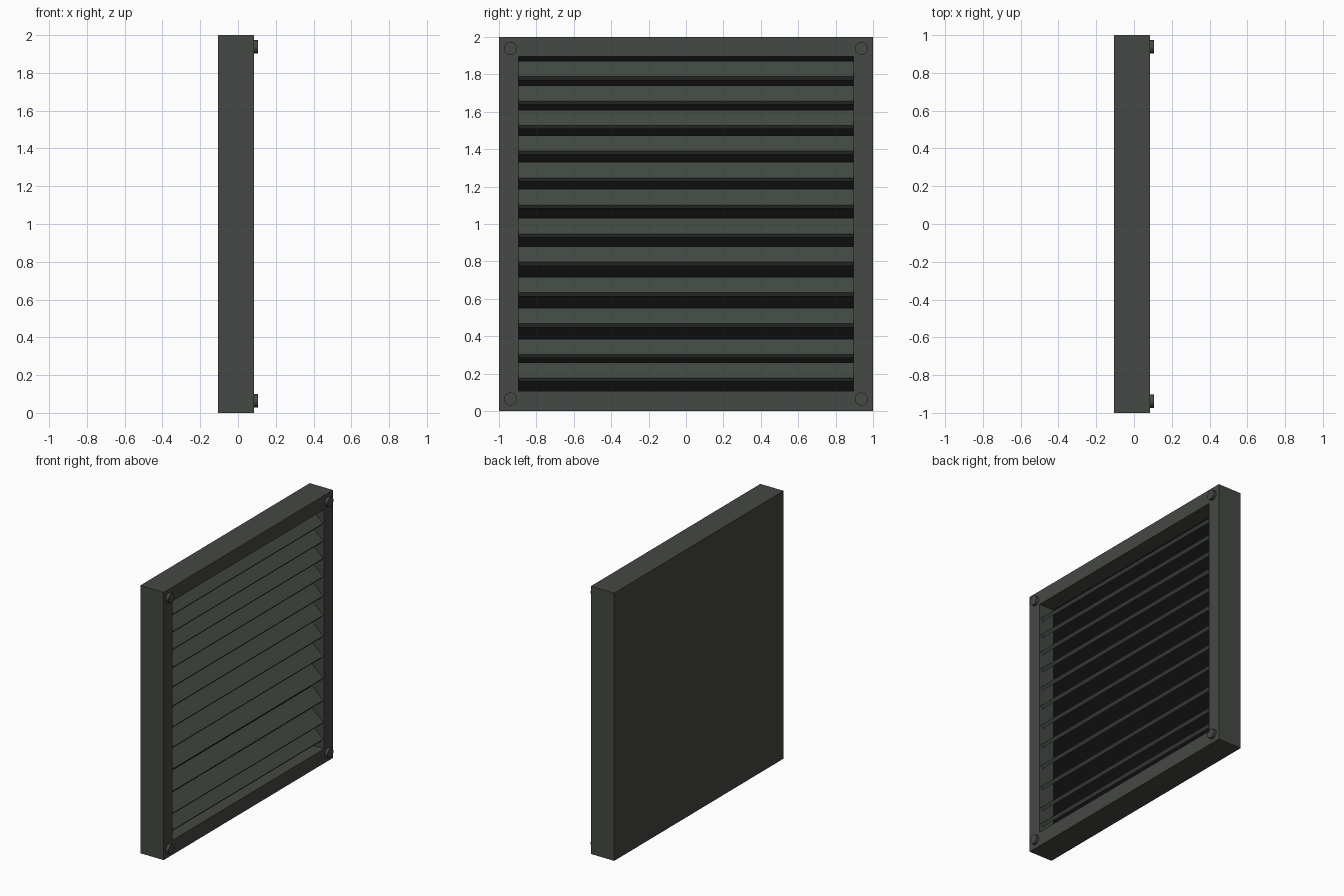
import bpy, math
from mathutils import Matrix, Vector

if "Cube" in bpy.data.objects:
    bpy.data.objects.remove(bpy.data.objects["Cube"])


def mat(name, col):
    m = bpy.data.materials.new(name)
    m.diffuse_color = (*col, 1)
    m.use_nodes = True
    m.node_tree.nodes["Principled BSDF"].inputs["Base Color"].default_value = m.diffuse_color
    return m


FRAME = mat("dark grey green", (0.058, 0.065, 0.056))
SLAT = mat("slat grey green", (0.055, 0.068, 0.056))
BLACK = mat("black", (0.004, 0.004, 0.004))


def box(name, lo, hi, m):
    lo, hi = Vector(lo), Vector(hi)
    bpy.ops.mesh.primitive_cube_add(size=1, location=(lo + hi) / 2)
    ob = bpy.context.object
    ob.name = name
    ob.data.transform(Matrix.Diagonal((*(hi - lo), 1)))
    ob.data.materials.append(m)
    return ob


X0, X1, XP = -0.107, 0.086, -0.035   # back, front rim, inner panel
A, ZB, ZT = 0.895, 0.108, 1.895      # opening

# Housing: one shell with a rectangular recess, recess floor is black
def ring(x, a, z0, z1):
    return [(x, -a, z0), (x, a, z0), (x, a, z1), (x, -a, z1)]


loops = [ring(X0, 1, 0, 2), ring(X1, 1, 0, 2), ring(X1, A, ZB, ZT), ring(XP, A, ZB, ZT)]
verts = [v for r in loops for v in r]
faces = [(3, 2, 1, 0)]
for k in range(3):
    for i in range(4):
        j = (i + 1) % 4
        faces.append((4 * k + i, 4 * k + j, 4 * k + 4 + j, 4 * k + 4 + i))
faces.append((12, 13, 14, 15))
me = bpy.data.meshes.new("housing")
me.from_pydata(verts, [], faces)
me.materials.append(FRAME)
me.materials.append(BLACK)
me.polygons[len(faces) - 1].material_index = 1
housing = bpy.data.objects.new("housing", me)
bpy.context.collection.objects.link(housing)

# Tilted slats, sloping down towards the front
W, T, ANG = 0.125, 0.026, math.radians(42)
lower_edges = [1.787, 1.657, 1.526, 1.390, 1.246, 1.102, 0.947, 0.795, 0.632, 0.466, 0.301, 0.176]
for i, z in enumerate(lower_edges):
    s = box(f"slat_{i + 1}", (-W / 2, -A, -T / 2), (W / 2, A, T / 2), SLAT)
    s.location = (0.022, 0, z + 0.033)
    s.rotation_euler = (0, ANG, 0)

# Corner screws
for y in (-0.938, 0.938):
    for z in (0.064, 1.938):
        bpy.ops.mesh.primitive_cylinder_add(vertices=20, radius=0.035, depth=0.04,
                                            location=(0.087, y, z), rotation=(0, math.pi / 2, 0))
        ob = bpy.context.object
        ob.name = "corner_screw"
        ob.data.materials.append(FRAME)
        bpy.ops.object.shade_smooth_by_angle()
